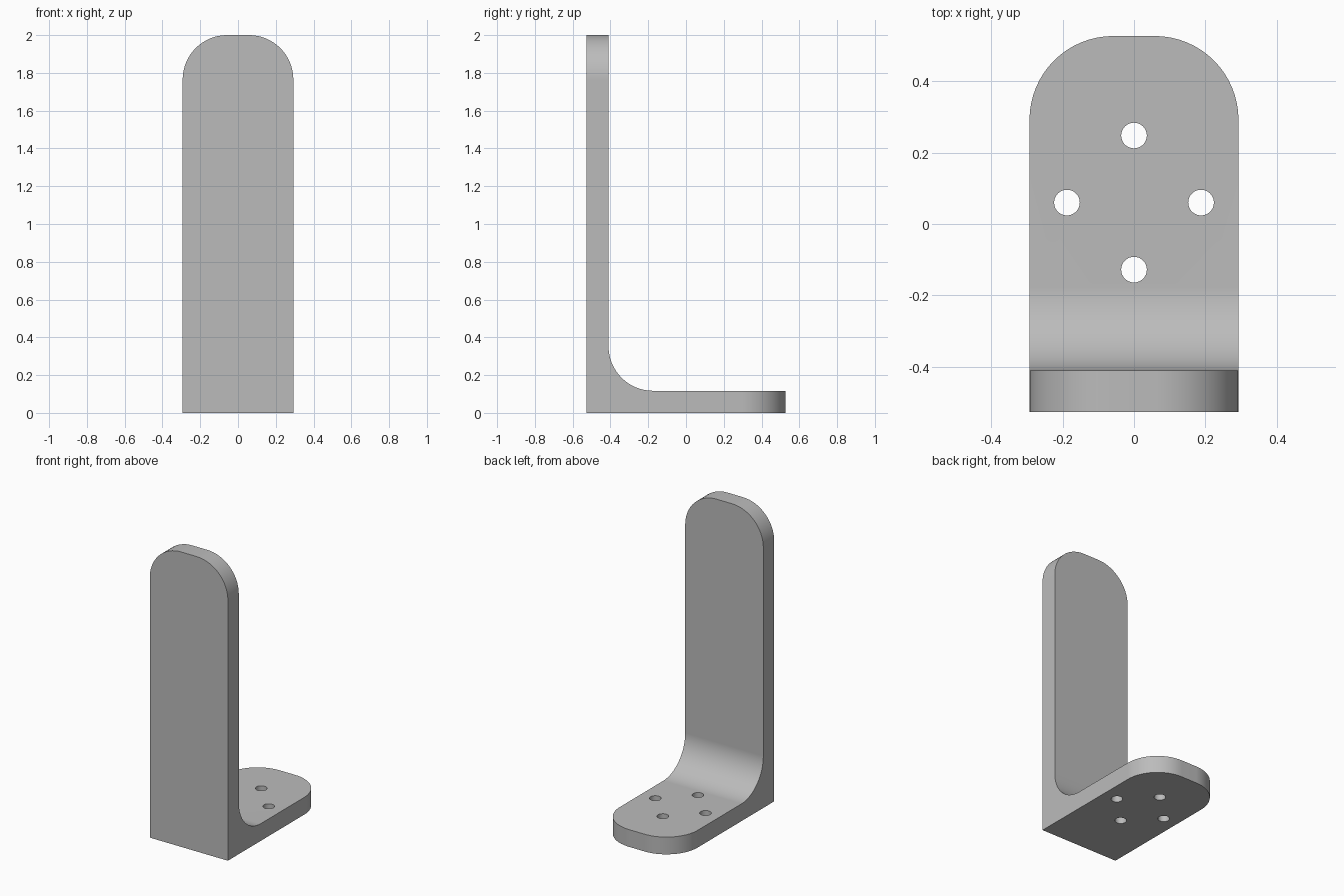
import bpy, bmesh, math
from mathutils import Matrix

cube = bpy.data.objects.get("Cube")
if cube:
    bpy.data.objects.remove(cube, do_unlink=True)

W, D, H = 0.293, 0.527, 2.0      # half width, half depth, height
T, R = 0.117, 0.235              # plate thickness, corner and fillet radius
HOLE_R, HOLE_Y, SPREAD = 0.036, 0.06, 0.188

grey = bpy.data.materials.new("plain grey")
grey.use_nodes = True
colour = (0.5, 0.5, 0.5, 1)
grey.diffuse_color = colour
grey.node_tree.nodes["Principled BSDF"].inputs["Base Color"].default_value = colour


def make_object(name, bm):
    bmesh.ops.recalc_face_normals(bm, faces=bm.faces)
    mesh = bpy.data.meshes.new(name)
    bm.to_mesh(mesh)
    bm.free()
    mesh.materials.append(grey)
    ob = bpy.data.objects.new(name, mesh)
    bpy.context.collection.objects.link(ob)
    return ob


# L-shaped side profile extruded across the width
bm = bmesh.new()
profile = [(-D, 0), (D, 0), (D, T), (T - D, T), (T - D, H), (-D, H)]
side = bm.faces.new([bm.verts.new((-W, y, z)) for y, z in profile])
ext = bmesh.ops.extrude_face_region(bm, geom=[side])
bmesh.ops.translate(bm, vec=(2 * W, 0, 0),
                    verts=[v for v in ext["geom"] if isinstance(v, bmesh.types.BMVert)])
bmesh.ops.recalc_face_normals(bm, faces=bm.faces)


# Round the free plate corners and the inner bend
def is_rounded(edge):
    a, b = (v.co for v in edge.verts)
    d, mid = b - a, (a + b) / 2
    top_corner = abs(d.y) > 0.01 and mid.z > H - 0.01
    base_corner = abs(d.z) > 0.01 and mid.y > D - 0.01
    bend = abs(d.x) > 0.01 and abs(mid.y - T + D) < 0.01 and abs(mid.z - T) < 0.01
    return top_corner or base_corner or bend


bmesh.ops.bevel(bm, geom=[e for e in bm.edges if is_rounded(e)], offset=R,
                offset_type='OFFSET', segments=16, profile=0.5, affect='EDGES')
bracket = make_object("angle_bracket", bm)

# Four screw holes in a diamond
bm = bmesh.new()
for i in range(4):
    a = i * math.pi / 2
    place = Matrix.Translation((SPREAD * math.cos(a), HOLE_Y + SPREAD * math.sin(a), T / 2))
    bmesh.ops.create_cone(bm, cap_ends=True, segments=32, radius1=HOLE_R,
                          radius2=HOLE_R, depth=T * 2, matrix=place)
cutter = make_object("hole_cutter", bm)
cutter.hide_render = True

bpy.ops.object.select_all(action='DESELECT')
bracket.select_set(True)
bpy.context.view_layer.objects.active = bracket
cut = bracket.modifiers.new("screw holes", 'BOOLEAN')
cut.operation, cut.solver, cut.object = 'DIFFERENCE', 'EXACT', cutter
bpy.ops.object.modifier_apply(modifier=cut.name)
bpy.data.objects.remove(cutter, do_unlink=True)

# Smooth curves with flat plate faces
bpy.ops.object.shade_smooth_by_angle(angle=math.radians(30))
weighted = bracket.modifiers.new("flat face shading", 'WEIGHTED_NORMAL')
weighted.keep_sharp = True
